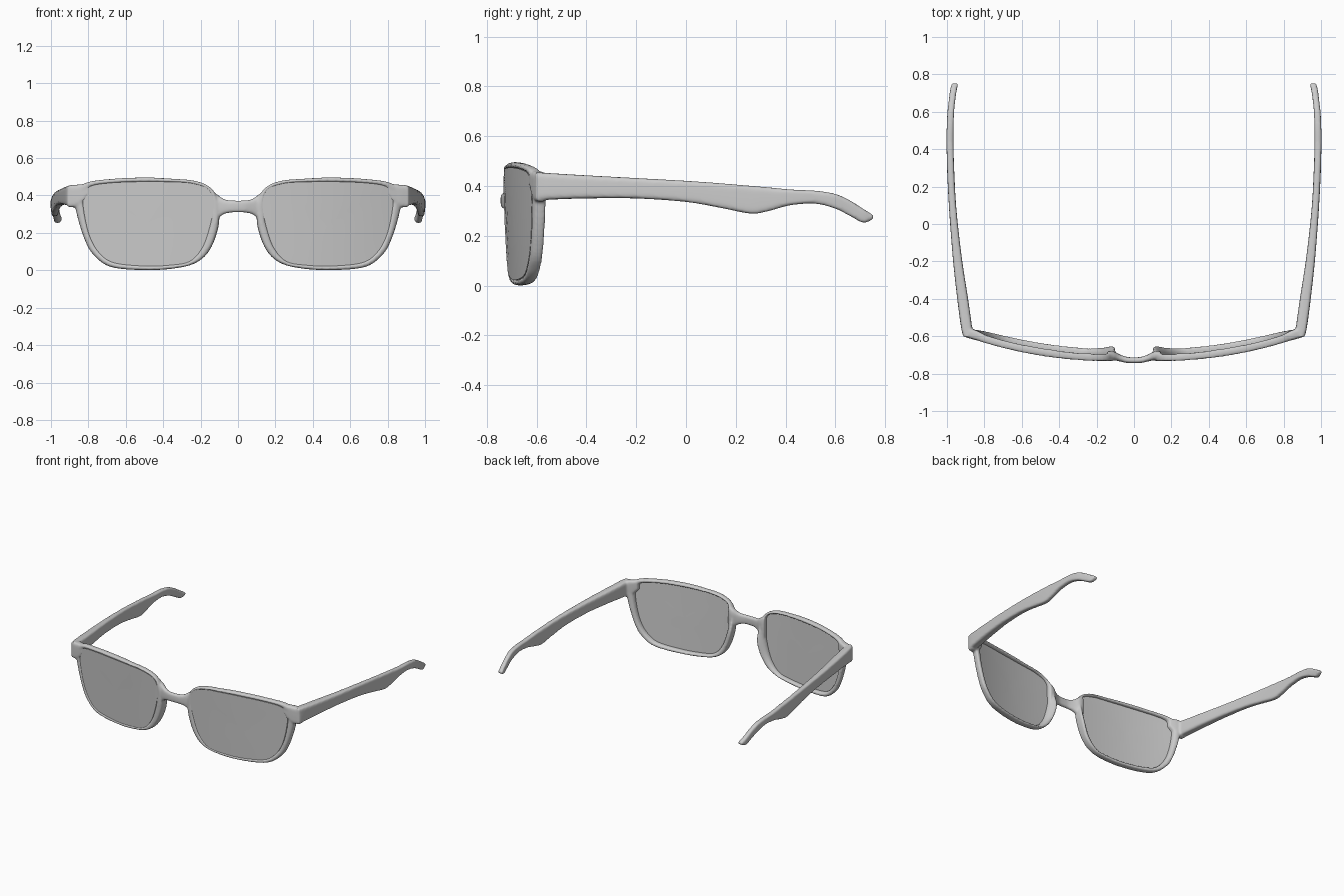
import bpy, bmesh, math
from mathutils import Vector

if "Cube" in bpy.data.objects:
    bpy.data.objects.remove(bpy.data.objects["Cube"])

grey = bpy.data.materials.new("light_grey")
grey.diffuse_color = (0.6, 0.6, 0.6, 1)
grey.use_nodes = True
grey.node_tree.nodes["Principled BSDF"].inputs["Base Color"].default_value = grey.diffuse_color


def spline(pts, n, closed=False):
    """Catmull-Rom through tuples of any length, n steps per span."""
    P, out, c = [Vector(p) for p in pts], [], len(pts)
    get = (lambda i: P[i % c]) if closed else (lambda i: P[max(0, min(c - 1, i))])
    for i in range(c if closed else c - 1):
        a, b, d, e = get(i - 1), get(i), get(i + 1), get(i + 2)
        for k in range(n):
            t = k / n
            out.append(0.5 * (2 * b + (d - a) * t + (2 * a - 5 * b + 4 * d - e) * t * t
                              + (3 * b - a - 3 * d + e) * t ** 3))
    return out if closed else out + [P[-1]]


def front_y(x, z):
    """Curved, slightly tilted front surface."""
    return -0.738 + 0.172 * abs(x) ** 2.3 + 0.04 * (0.45 - z)


def ring(power, n=20):
    """Unit superellipse."""
    res = []
    for i in range(n):
        a = 2 * math.pi * i / n
        c, s = math.cos(a), math.sin(a)
        res.append((math.copysign(abs(c) ** (2 / power), c),
                    math.copysign(abs(s) ** (2 / power), s)))
    return res


def skin(bm, loops, closed):
    """Bridge successive point loops, capping open ends."""
    V = [[bm.verts.new(p) for p in l] for l in loops]
    m = len(V[0])
    for i in range(len(V) if closed else len(V) - 1):
        A, B = V[i], V[(i + 1) % len(V)]
        for j in range(m):
            bm.faces.new((A[j], A[(j + 1) % m], B[(j + 1) % m], B[j]))
    if not closed:
        bm.faces.new(V[0][::-1])
        bm.faces.new(V[-1])


def bar(bm, stations, axis, power):
    """Loft along x or y; station = position, near, far, bottom, top."""
    loops = []
    for s, a0, a1, z0, z1 in spline(stations, 5):
        loop = []
        for u, v in ring(power):
            a, z = (a0 + a1) / 2 + u * (a1 - a0) / 2, (z0 + z1) / 2 + v * (z1 - z0) / 2
            loop.append((s, a, z) if axis == "x" else (a, s, z))
        loops.append(loop)
    skin(bm, loops, False)


def finish(name, bm):
    bmesh.ops.recalc_face_normals(bm, faces=bm.faces[:])
    me = bpy.data.meshes.new(name)
    bm.to_mesh(me)
    bm.free()
    me.materials.append(grey)
    ob = bpy.data.objects.new(name, me)
    bpy.context.collection.objects.link(ob)
    ob.modifiers.new("mirror", "MIRROR").use_mirror_merge = False
    return ob


def smooth(ob, angle):
    bpy.ops.object.select_all(action="DESELECT")
    ob.select_set(True)
    bpy.context.view_layer.objects.active = ob
    for m in list(ob.modifiers):
        bpy.ops.object.modifier_apply(modifier=m.name)
    bpy.ops.object.shade_smooth_by_angle(angle=math.radians(angle))


# rim outline: inner x, z, outer x, z, depth
rim = spline([
    (.50, .472, .50, .496, .042), (.68, .465, .68, .488, .042), (.79, .445, .82, .465, .045),
    (.825, .39, .875, .40, .05), (.815, .28, .862, .30, .05), (.785, .17, .822, .17, .05),
    (.735, .09, .775, .085, .05), (.66, .042, .68, .018, .05), (.50, .025, .50, .001, .05),
    (.36, .03, .34, .010, .05), (.26, .05, .225, .04, .055), (.195, .12, .15, .11, .07),
    (.155, .23, .104, .235, .088), (.135, .35, .105, .34, .06), (.16, .43, .135, .43, .042),
    (.25, .463, .22, .476, .04), (.36, .47, .36, .490, .04)], 6, True)

bm = bmesh.new()
loops = []
for xi, zi, xo, zo, d in rim:
    loop = []
    for u, v in ring(3, 16):
        t = (u + 1) / 2
        x, z = xi + (xo - xi) * t, zi + (zo - zi) * t
        # the nose side flares rearward on its outer edge
        depth = d if d < 0.052 else 0.045 + (d - 0.045) * t
        loop.append((x, front_y(x, z) + (v + 1) / 2 * depth, z))
    loops.append(loop)
skin(bm, loops, True)

# bridge
bar(bm, [(-.03, -.744, -.712, .309, .373), (.03, -.744, -.712, .309, .373),
         (.075, -.735, -.698, .300, .381), (.11, -.728, -.68, .275, .405),
         (.145, -.728, -.68, .26, .43)], "x", 3)

# end piece, from rim to hinge corner
bar(bm, [(.80, -.632, -.59, .40, .462), (.84, -.622, -.57, .355, .460),
         (.875, -.613, -.56, .338, .456), (.91, -.602, -.56, .338, .452)], "x", 5)

# temple arm with ear hook
bar(bm, [(-.604, .862, .912, .34, .456), (-.55, .866, .925, .345, .452),
         (-.40, .887, .945, .35, .443), (-.20, .918, .967, .35, .432),
         (0, .942, .983, .336, .421), (.14, .954, .992, .312, .411),
         (.26, .960, .998, .289, .401), (.33, .963, 1.0, .299, .395),
         (.42, .965, 1.002, .323, .386), (.52, .965, 1.001, .329, .381),
         (.60, .962, .997, .309, .368), (.66, .956, .990, .279, .341),
         (.71, .949, .984, .253, .309), (.74, .943, .977, .261, .291),
         (.752, .943, .974, .270, .281)], "y", 5)

frame = finish("frame", bm)
r = frame.modifiers.new("blend", "REMESH")
r.mode, r.voxel_size = "VOXEL", 0.007
s = frame.modifiers.new("soften", "SMOOTH")
s.factor, s.iterations = 0.5, 4
smooth(frame, 60)

# lenses: curved shells filling the rims
bm = bmesh.new()
cx, cz = 0.49, 0.25
scales = [0.05, 0.3, 0.55, 0.8, 1.01]
shell = [(k, 0.003) for k in scales] + [(k, 0.02) for k in scales[::-1]]
loops = []
for k, off in shell:
    loop = []
    for p in rim:
        x, z = cx + (p[0] - cx) * k, cz + (p[1] - cz) * k
        loop.append((x, front_y(x, z) + off, z))
    loops.append(loop)
skin(bm, loops, False)
smooth(finish("lenses", bm), 40)
